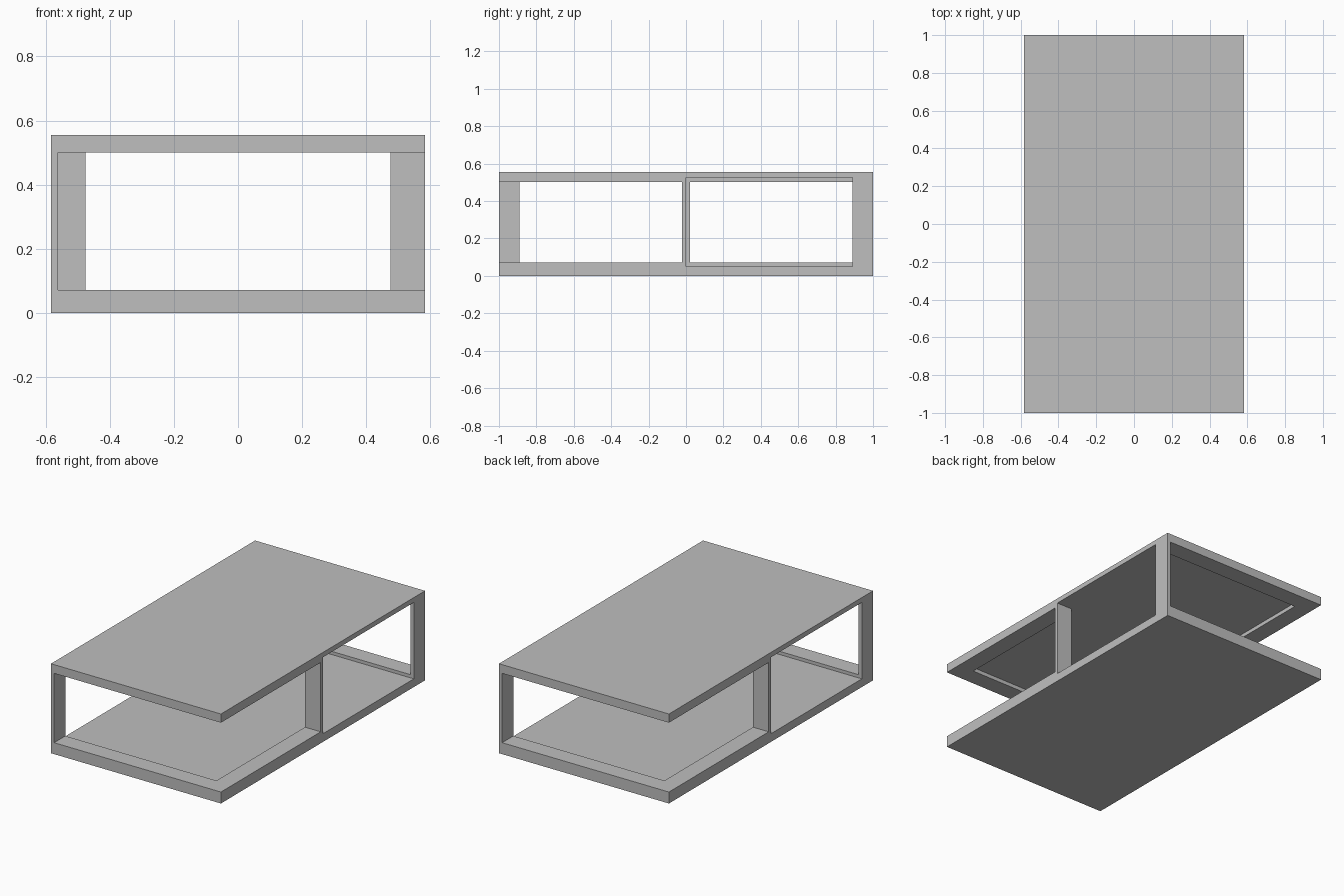
import bpy
import bmesh

cube = bpy.data.objects.get("Cube")
if cube:
    bpy.data.objects.remove(cube, do_unlink=True)

# Main sizes
W, L, H = 0.583, 1.0, 0.555      # half width, half length, height
OUT = 0.1                        # cutter overshoot
RIM = 0.89                       # inner edge of the end rims
PX = 0.475                       # inner edge of side rims and middle posts
T = 0.022                        # post thickness

grey = bpy.data.materials.new("warm_grey")
grey.use_nodes = True
colour = (0.52, 0.52, 0.52, 1)
grey.diffuse_color = colour
grey.node_tree.nodes["Principled BSDF"].inputs["Base Color"].default_value = colour


def prism(name, outline, z0, z1):
    """Extrude a flat outline from z0 to z1."""
    bm = bmesh.new()
    face = bm.faces.new([bm.verts.new((x, y, z0)) for x, y in outline])
    top = bmesh.ops.extrude_face_region(bm, geom=[face])["geom"]
    verts = [v for v in top if isinstance(v, bmesh.types.BMVert)]
    bmesh.ops.translate(bm, verts=verts, vec=(0, 0, z1 - z0))
    bmesh.ops.recalc_face_normals(bm, faces=bm.faces)
    mesh = bpy.data.meshes.new(name)
    bm.to_mesh(mesh)
    bm.free()
    mesh.materials.append(grey)
    obj = bpy.data.objects.new(name, mesh)
    bpy.context.collection.objects.link(obj)
    return obj


def two_fold(half):
    """Complete an outline by turning it half way round."""
    return half + [(-x, -y) for x, y in half]


def carve(target, cutter):
    cutter.hide_render = True
    mod = target.modifiers.new("carve", 'BOOLEAN')
    mod.operation, mod.solver, mod.object = 'DIFFERENCE', 'EXACT', cutter
    bpy.context.view_layer.objects.active = target
    bpy.ops.object.modifier_apply(modifier=mod.name)
    bpy.data.objects.remove(cutter, do_unlink=True)


# Solid block for the table body
table = prism("table_frame", two_fold([(W, -L), (W, L)]), 0, H)

# Open space between the boards, leaving corner and middle posts
X, Y = W + OUT, L + OUT
space = [(X, -Y), (X, -T), (PX, -T), (PX, 0), (X, 0), (X, RIM),
         (W - T, RIM), (W - T, Y)]
carve(table, prism("open_space", two_fold(space), 0.071, 0.501))

# Shallow recess in both boards, open on opposite sides in each half
recess = [(PX, -RIM), (PX, 0), (X, 0), (X, RIM)]
carve(table, prism("recess", two_fold(recess), 0.051, 0.525))
